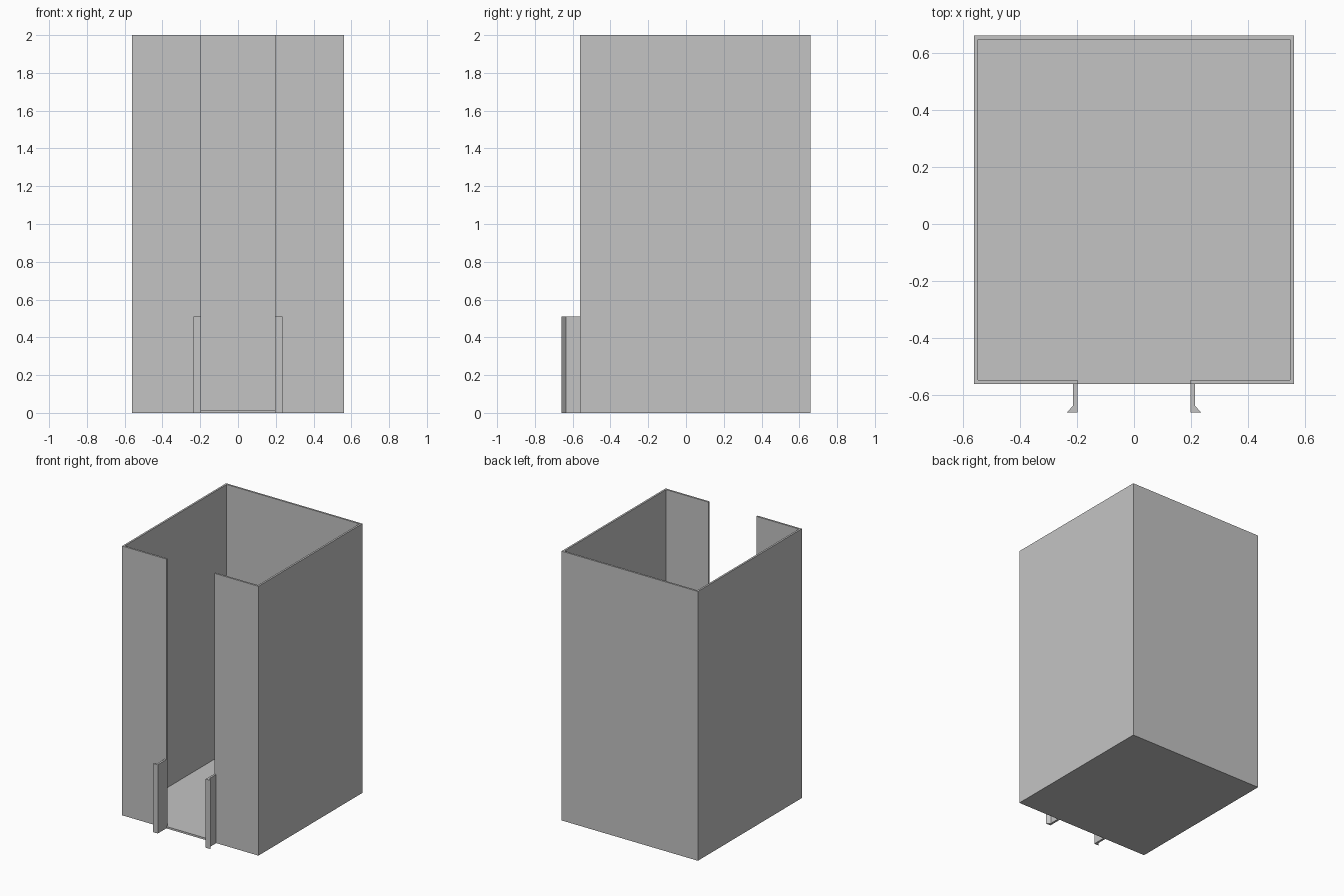
import bpy
import bmesh

old = bpy.data.objects.get("Cube")
if old:
    bpy.data.objects.remove(old, do_unlink=True)

grey = bpy.data.materials.new("plain_grey")
grey.use_nodes = True
colour = (0.55, 0.55, 0.55, 1)
grey.diffuse_color = colour
grey.node_tree.nodes["Principled BSDF"].inputs["Base Color"].default_value = colour

HALF = 0.56      # half width of the box
FRONT, BACK = -0.56, 0.66
WALL = 0.014     # wall and floor thickness
SLOT = 0.197     # half width of the front opening
HEIGHT = 2.0
CLIP_HEIGHT = 0.51


def extrude_profile(name, points, bottom, top):
    """Make a flat-sided prism from a plan outline."""
    bm = bmesh.new()
    base = bm.faces.new([bm.verts.new((x, y, bottom)) for x, y in points])
    grown = bmesh.ops.extrude_face_region(bm, geom=[base])["geom"]
    verts = [v for v in grown if isinstance(v, bmesh.types.BMVert)]
    bmesh.ops.translate(bm, verts=verts, vec=(0, 0, top - bottom))
    bmesh.ops.recalc_face_normals(bm, faces=bm.faces)
    mesh = bpy.data.meshes.new(name)
    bm.to_mesh(mesh)
    bm.free()
    mesh.materials.append(grey)
    obj = bpy.data.objects.new(name, mesh)
    bpy.context.collection.objects.link(obj)
    return obj


# Floor slab
extrude_profile("floor", [(-HALF, FRONT), (HALF, FRONT), (HALF, BACK), (-HALF, BACK)], 0, WALL)

# Walls: one C-shaped outline, open at the front slot and the top
inner = HALF - WALL
half_outline = [(SLOT, FRONT), (HALF, FRONT), (HALF, BACK)]
half_inside = [(inner, BACK - WALL), (inner, FRONT + WALL), (SLOT, FRONT + WALL)]


def mirrored(points):
    return [(-x, y) for x, y in reversed(points)]


outline = half_outline + mirrored(half_outline) + mirrored(half_inside) + half_inside
extrude_profile("walls", outline, WALL, HEIGHT)

# Hooked clips on both sides of the opening
clip = [(SLOT, FRONT), (SLOT, -BACK), (0.236, -BACK),
        (SLOT + 0.016, -0.636), (SLOT + 0.016, FRONT)]
extrude_profile("left_clip", clip, 0, CLIP_HEIGHT)
extrude_profile("right_clip", mirrored(clip), 0, CLIP_HEIGHT)
